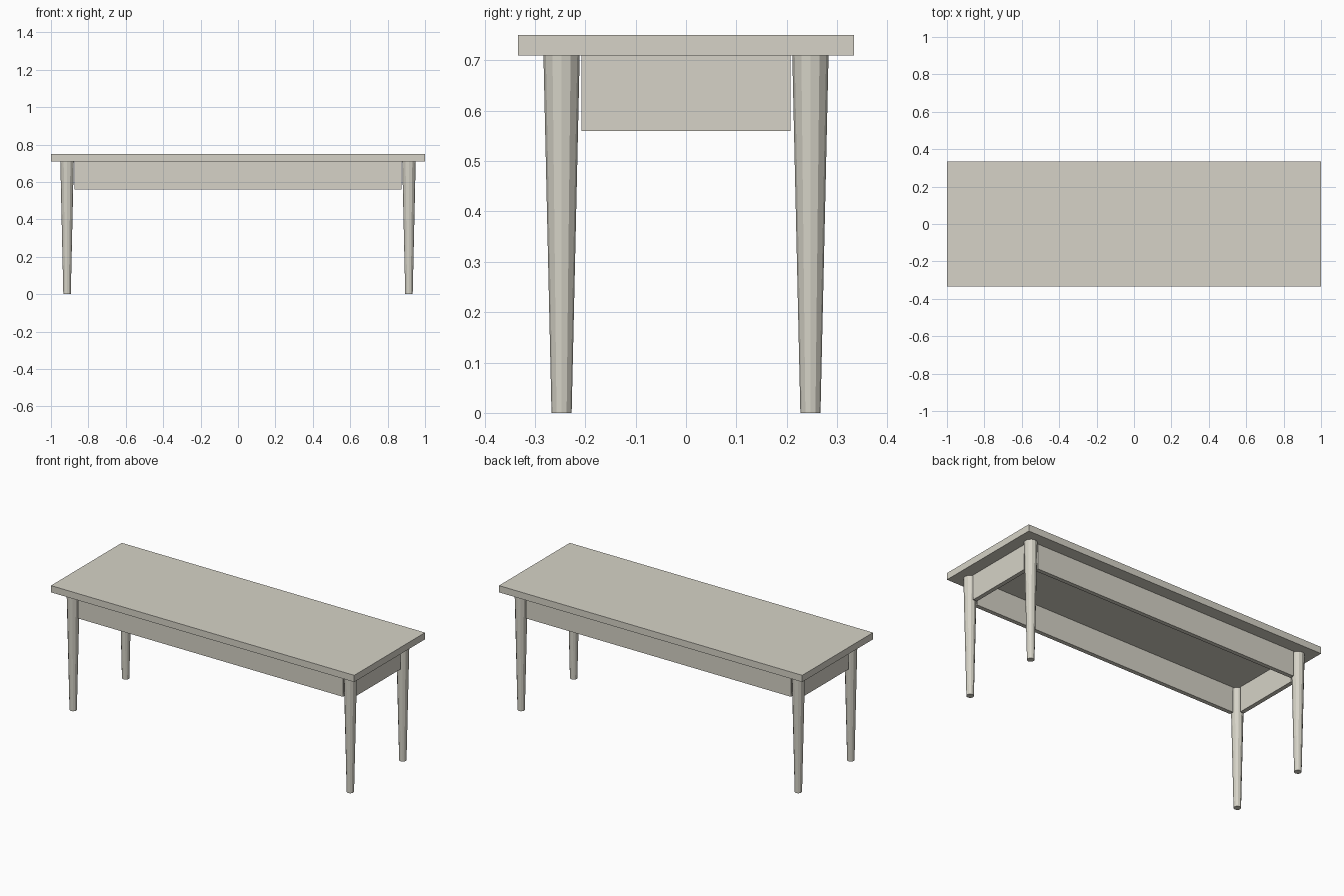
import bpy

if "Cube" in bpy.data.objects:
    bpy.data.objects.remove(bpy.data.objects["Cube"])

TOP_Z, UNDER_Z, APRON_Z = 0.75, 0.71, 0.56
LEG_X, LEG_Y = 0.914, 0.247
APRON_T = 0.025

mat = bpy.data.materials.new("pale stone grey")
mat.diffuse_color = (0.67, 0.65, 0.57, 1.0)
mat.use_nodes = True
mat.node_tree.nodes["Principled BSDF"].inputs["Base Color"].default_value = mat.diffuse_color


def finish(name):
    ob = bpy.context.object
    ob.name = name
    ob.data.materials.append(mat)
    return ob


def box(name, x, y, z0, z1, sx, sy):
    bpy.ops.mesh.primitive_cube_add(size=1, location=(x, y, (z0 + z1) / 2))
    ob = finish(name)
    ob.scale = (sx, sy, z1 - z0)
    bpy.ops.object.transform_apply(location=False, rotation=False, scale=True)


# Table top
box("table_top", 0, 0, UNDER_Z, TOP_Z, 2.0, 0.667)

# Aprons between the legs
for side, s in (("front", -1), ("back", 1)):
    box(side + "_apron", 0, s * LEG_Y, APRON_Z, UNDER_Z, 1.748, APRON_T)
for side, s in (("left", -1), ("right", 1)):
    box(side + "_apron", s * LEG_X, 0, APRON_Z, UNDER_Z, APRON_T, 0.415)

# Tapered round legs
for fb, sy in (("front", -1), ("back", 1)):
    for lr, sx in (("left", -1), ("right", 1)):
        bpy.ops.mesh.primitive_cone_add(
            vertices=12, radius1=0.02, radius2=0.036, depth=UNDER_Z,
            location=(sx * LEG_X, sy * LEG_Y, UNDER_Z / 2))
        finish(fb + "_" + lr + "_leg")
